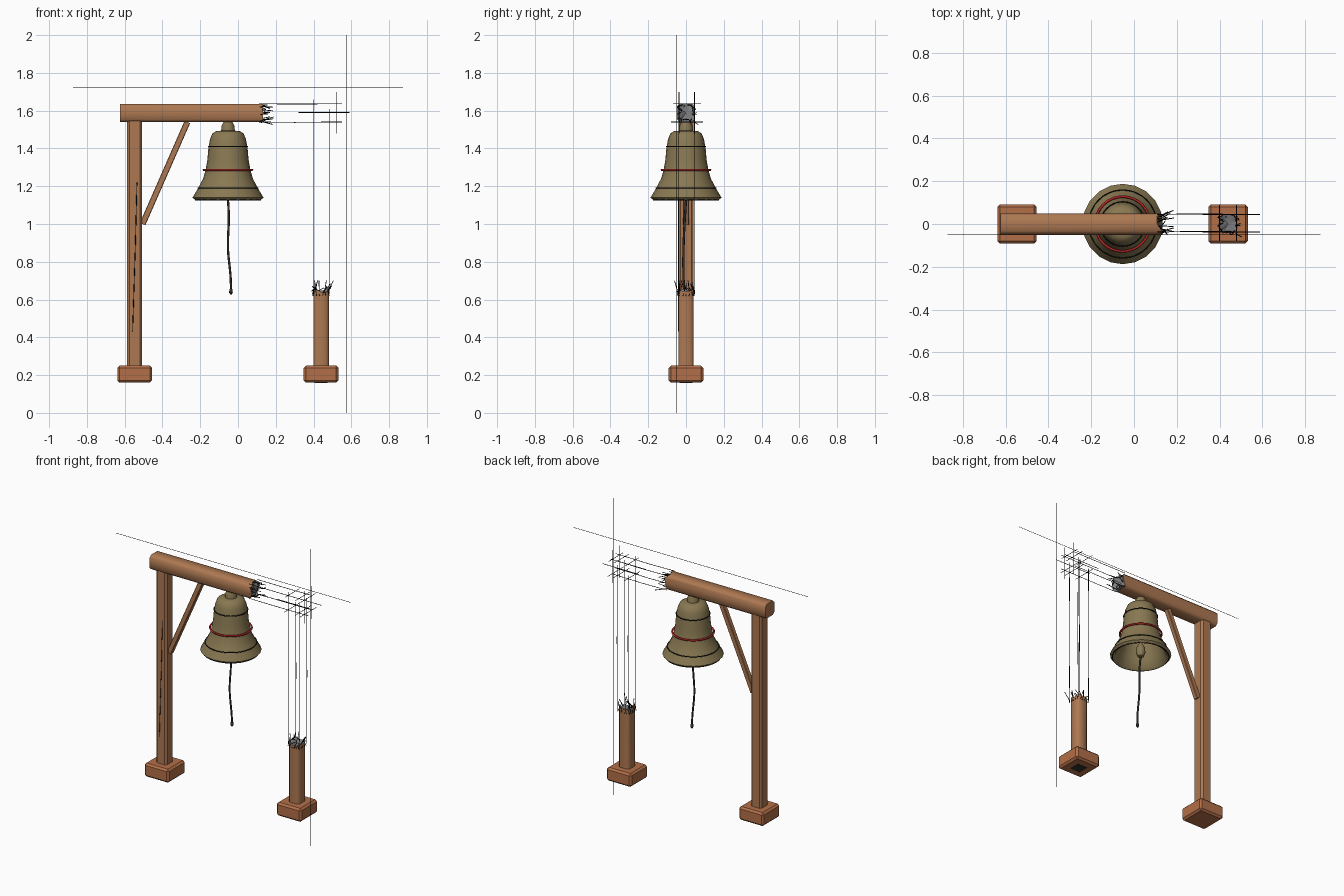
import bpy, bmesh, math, random
from mathutils import Vector

if "Cube" in bpy.data.objects:
    bpy.data.objects.remove(bpy.data.objects["Cube"])
random.seed(4)


def mat(name, rgb):
    m = bpy.data.materials.new(name)
    m.diffuse_color = (*rgb, 1)
    m.use_nodes = True
    m.node_tree.nodes["Principled BSDF"].inputs["Base Color"].default_value = m.diffuse_color
    return m


WOOD = mat("wood", (0.42, 0.19, 0.085))
FOOT = mat("foot_wood", (0.45, 0.16, 0.065))
BRONZE = mat("bronze", (0.25, 0.19, 0.085))
DARK = mat("dark", (0.035, 0.03, 0.025))
INK = mat("ink", (0.005, 0.005, 0.005))
RED = mat("red", (0.5, 0.02, 0.02))
GREY = mat("splintered_grain", (0.22, 0.22, 0.22))


def finish(bm, name, m, angle=None):
    me = bpy.data.meshes.new(name)
    bmesh.ops.recalc_face_normals(bm, faces=bm.faces)
    bm.to_mesh(me)
    bm.free()
    ob = bpy.data.objects.new(name, me)
    bpy.context.collection.objects.link(ob)
    me.materials.append(m)
    if angle:
        bpy.ops.object.select_all(action='DESELECT')
        ob.select_set(True)
        bpy.context.view_layer.objects.active = ob
        bpy.ops.object.shade_smooth_by_angle(angle=math.radians(angle))
    return ob


def box(name, lo, hi, m, bevel=0.0, seg=1, angle=None):
    bm = bmesh.new()
    bmesh.ops.create_cube(bm, size=1)
    for v in bm.verts:
        v.co = Vector([(a + b) / 2 + c * (b - a) for a, b, c in zip(lo, hi, v.co)])
    if bevel:
        bmesh.ops.bevel(bm, geom=bm.edges[:], offset=bevel, segments=seg,
                        affect='EDGES', profile=0.5)
    return finish(bm, name, m, angle)


def timber(name, p0, p1, half, m, chamfer=0.01, jag=0.0, angle=60):
    """Chamfered square timber from p0 to p1, optionally with a jagged grey end."""
    p0, p1 = Vector(p0), Vector(p1)
    d = (p1 - p0).normalized()
    side = Vector((0, 1, 0))
    up = d.cross(side)
    h, c = half, half - chamfer
    sec = [(h, -c), (h, c), (c, h), (-c, h), (-h, c), (-h, -c), (-c, -h), (c, -h)]
    if jag:  # extra points along each side give the break its splinters
        sec = [((1 - t) * a[0] + t * b[0], (1 - t) * a[1] + t * b[1])
               for a, b in zip(sec, sec[1:] + sec[:1]) for t in (0, 0.5)]
    bm = bmesh.new()
    rings = []
    for p, j in ((p0, 0), (p1, jag)):
        rings.append([bm.verts.new(p + up * a + side * b + d * random.uniform(-j, j))
                      for a, b in sec])
    n = len(sec)
    for i in range(n):
        k = (i + 1) % n
        bm.faces.new((rings[0][i], rings[0][k], rings[1][k], rings[1][i]))
    bm.faces.new(rings[0])
    if jag:
        mid = bm.verts.new(p1 - d * jag)
        for i in range(n):
            bm.faces.new((rings[1][i], rings[1][(i + 1) % n], mid)).material_index = 1
    else:
        bm.faces.new(rings[1])
    ob = finish(bm, name, m, angle)
    ob.data.materials.append(GREY)
    return ob


def lathe(name, prof, x, m, steps=20, angle=40):
    bm = bmesh.new()
    vs = [bm.verts.new((r, 0, z)) for r, z in prof]
    es = [bm.edges.new(p) for p in zip(vs, vs[1:])]
    bmesh.ops.spin(bm, geom=vs + es, cent=(0, 0, 0), axis=(0, 0, 1),
                   angle=math.tau, steps=steps)
    bmesh.ops.remove_doubles(bm, verts=bm.verts, dist=1e-4)
    bmesh.ops.translate(bm, verts=bm.verts, vec=(x, 0, 0))
    return finish(bm, name, m, angle)


def hoop(name, r, z, w, m):
    prof = [(r + w * math.cos(a), z + w * math.sin(a))
            for a in [i * math.tau / 6 for i in range(7)]]
    return lathe(name, prof, BX, m, 32, 70)


def strokes(name, paths, r, m, smooth=False):
    """Thin drawn lines, one curve spline per path."""
    cu = bpy.data.curves.new(name, 'CURVE')
    cu.dimensions = '3D'
    cu.bevel_depth = r
    cu.bevel_resolution = 2 if smooth else 0
    cu.use_fill_caps = True
    for pts in paths:
        sp = cu.splines.new('POLY')
        sp.points.add(len(pts) - 1)
        for q, p in zip(sp.points, pts):
            q.co = (*p, 1)
    ob = bpy.data.objects.new(name, cu)
    bpy.context.collection.objects.link(ob)
    cu.materials.append(m)
    return ob


LX, RX, BX = -0.547, 0.44, -0.053

# Feet
for side, x in (("left", LX), ("right", RX)):
    box(side + "_foot", (x - .092, -.092, .16), (x + .092, .092, .25), FOOT, .012)
box("right_foot_socket", (RX - .035, -.035, .157), (RX + .035, .035, .165), DARK)

# Posts, beam and brace
timber("left_post", (LX, 0, .24), (LX, 0, 1.55), .04, WOOD, .012, angle=30)
timber("right_post", (RX, 0, .24), (RX, 0, .645), .041, WOOD, .014, .012)
timber("beam", (-.625, 0, 1.588), (.12, 0, 1.588), .048, WOOD, .014, .015)
timber("brace", (-.505, 0, 1.0), (-.268, 0, 1.54), .016, WOOD, .003, angle=20)
strokes("post_crack", [[(-.535, -.041, 1.22), (-.543, -.041, .9), (-.558, -.041, .43)]], .002, INK)

# Bell: outer wall, lip and inner wall in one profile
lathe("bell", [(0, 1.495), (.06, 1.493), (.082, 1.48), (.095, 1.45), (.104, 1.40),
               (.109, 1.34), (.119, 1.285), (.132, 1.24), (.155, 1.195), (.188, 1.14),
               (.172, 1.125), (.158, 1.135), (.135, 1.19), (.112, 1.25), (.098, 1.32),
               (.088, 1.42), (.065, 1.47), (0, 1.475)], BX, BRONZE)
lathe("bell_crown", [(0, 1.485), (.037, 1.485), (.034, 1.52), (.022, 1.545), (0, 1.55)],
      BX, BRONZE, 12)
hoop("red_band", .128, 1.287, .006, RED)
for i, (r, z) in enumerate([(.104, 1.41), (.159, 1.19), (.173, 1.127)]):
    hoop("bell_line_%d" % i, r, z, .003, INK)

# Clapper and pull rope
lathe("clapper", [(0, 1.48), (.008, 1.48), (.01, 1.22), (.026, 1.19), (.03, 1.16),
                  (.02, 1.13), (0, 1.12)], BX, BRONZE, 12)
rope = [(BX + .004 * math.sin(t * 9) + .014 * t * t, -.014 * math.sin(t * 2.3),
         1.125 - .48 * t) for t in [i / 16 for i in range(17)]]
strokes("pull_rope", [rope], .006, DARK, True)
x, y, z = rope[-1]
lathe("rope_knot", [(0, z + .02), (.008, z + .01), (.01, z - .008), (0, z - .022)], x, DARK, 10
      ).location.y = y

# Drawn construction lines standing in for the missing timber
strokes("guide_lines", [[(.573, -.05, 0), (.573, -.05, 2)],
                        [(-.873, -.05, 1.722), (.873, -.05, 1.722)]], .0015, INK)
ghost = []
for s, y in ((-1, -.037), (1, .045)):
    for z in (1.54, 1.637):
        ghost.append([(.11, y, z), (.3, y + .002, z - .002), (.53 - s * .02, y, z)])
    for x in (.40, .482):
        ghost.append([(x, y, .63), (x + .002, y - .002, 1.1), (x, y, 1.61 - s * .05 * (x < .45))])
    ghost.append([(.52, y, 1.48), (.52, y, 1.7)])
    ghost.append([(.32, y, 1.59), (.59, y, 1.59)])
for x in (.40, .48, .52):
    ghost.append([(x, -.08, 1.54), (x, .09, 1.54)])
    ghost.append([(x, -.07, 1.637), (x, .08, 1.637)])
strokes("ghost_lines", ghost, .002, INK)

# Splinter scribbles round both breaks
scrib = []
for i in range(18):
    a = i * math.tau / 18
    k = .043 / max(abs(math.cos(a)), abs(math.sin(a)))
    u, v = k * math.cos(a), k * math.sin(a)
    j = [random.uniform(-.025, .025) for _ in range(4)]
    l = random.uniform(.03, .075)
    scrib.append([(RX + u, v, .62), (RX + u + j[0] * .4, v + j[1] * .4, .645),
                  (RX + u + j[2], v + j[3], .63 + l)])
    scrib.append([(.10, u, 1.588 + v), (.125, u + j[0] * .4, 1.588 + v + j[1] * .4),
                  (.115 + l, u + j[2], 1.588 + v + j[3])])
strokes("splinter_strokes", scrib, .0022, INK)
